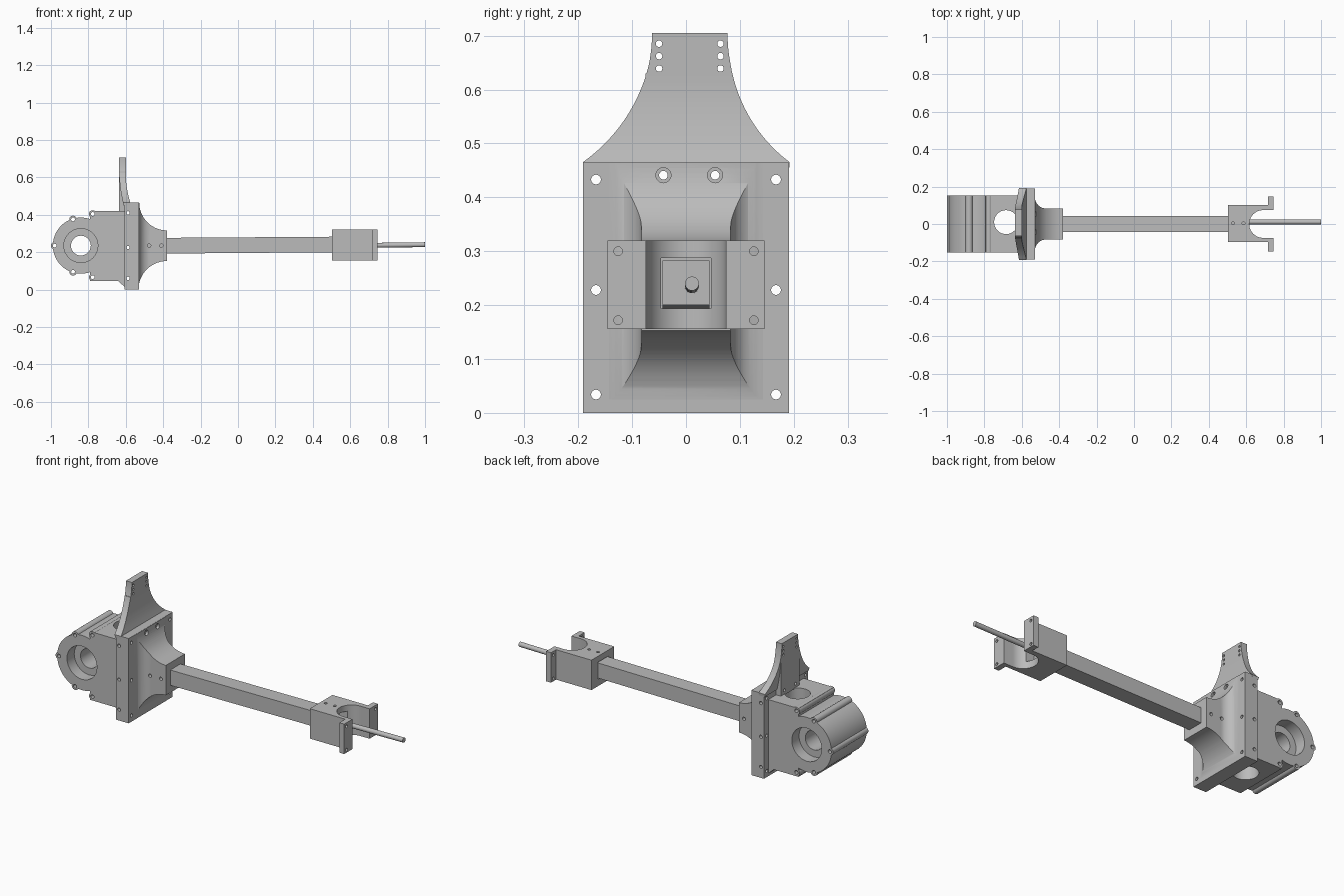
import bpy, bmesh
from math import cos, sin, pi, radians, sqrt

cube = bpy.data.objects.get("Cube")
if cube:
    bpy.data.objects.remove(cube, do_unlink=True)

metal = bpy.data.materials.new("plain_grey")
metal.use_nodes = True
GREY = (0.5, 0.5, 0.5, 1)
metal.diffuse_color = GREY
metal.node_tree.nodes["Principled BSDF"].inputs["Base Color"].default_value = GREY

MID = 0.235  # height of the main axis


def arc(cx, cy, r, start, end, n=16):
    angles = [radians(start + (end - start) * i / n) for i in range(n + 1)]
    return [(cx + r * cos(a), cy + r * sin(a)) for a in angles]


def circle(cx, cy, r, n=32):
    return arc(cx, cy, r, 0, 360, n)[:-1]


def rect(a0, a1, b0, b1):
    return [(a0, b0), (a1, b0), (a1, b1), (a0, b1)]


def prism(name, axis, pts, lo, hi):
    """Extrude a 2D profile along one axis."""
    place = {"x": lambda a, b, h: (h, a, b),
             "y": lambda a, b, h: (a, h, b),
             "z": lambda a, b, h: (a, b, h)}[axis]
    bm = bmesh.new()
    low = [bm.verts.new(place(a, b, lo)) for a, b in pts]
    high = [bm.verts.new(place(a, b, hi)) for a, b in pts]
    bm.faces.new(low)
    bm.faces.new(high)
    for i in range(len(pts)):
        j = (i + 1) % len(pts)
        bm.faces.new((low[i], low[j], high[j], high[i]))
    bmesh.ops.recalc_face_normals(bm, faces=bm.faces)
    mesh = bpy.data.meshes.new(name)
    bm.to_mesh(mesh)
    bm.free()
    mesh.materials.append(metal)
    obj = bpy.data.objects.new(name, mesh)
    bpy.context.collection.objects.link(obj)
    return obj


def combine(targets, tool, operation="DIFFERENCE"):
    """Apply one boolean to each target, then discard the tool."""
    for obj in targets:
        mod = obj.modifiers.new("shape", "BOOLEAN")
        mod.operation = operation
        mod.solver = "EXACT"
        mod.object = tool
        graph = bpy.context.evaluated_depsgraph_get()
        mesh = bpy.data.meshes.new_from_object(obj.evaluated_get(graph))
        obj.modifiers.clear()
        obj.data = mesh
    bpy.data.objects.remove(tool, do_unlink=True)


def drill(targets, axis, a, b, r, lo, hi):
    combine(targets, prism("drill", axis, circle(a, b, r), lo, hi))


# Gear housing: round nose, square body and bolt ridges
NOSE = -0.84
bolts = [(-0.98, MID)]
for side in (1, -1):
    bolts += [(-0.882, MID + side * 0.14), (-0.777, MID + side * 0.169)]
housing = prism("gear_housing", "y", circle(NOSE, MID, 0.15, 64), -0.153, 0.153)
body = rect(-0.79, -0.602, 0.045, 0.42)
combine([housing], prism("body", "y", body, -0.153, 0.153), "UNION")
foot = [(-0.645, 0.05), (-0.604, 0.05), (-0.604, 0.012)]
combine([housing], prism("foot", "y", foot, -0.151, 0.151), "UNION")
for x, z in bolts:
    combine([housing], prism("ridge", "y", circle(x, z, 0.02, 24), -0.153, 0.153), "UNION")
for x, z in bolts:
    drill([housing], "y", x, z, 0.01, -0.3, 0.3)
drill([housing], "y", NOSE, MID, 0.053, -0.3, 0.3)
for lo, hi in ((-0.3, -0.09), (0.09, 0.3)):
    drill([housing], "y", NOSE, MID, 0.091, lo, hi)
drill([housing], "z", -0.684, 0.01, 0.064, -0.1, 0.6)

# Mounting flange
flange = prism("flange", "x", rect(-0.191, 0.191, 0, 0.465), -0.607, -0.53)

# Flared neck: side profile intersected with plan profile
side_pts = ([(-0.55, 0.4645)] + arc(-0.38, 0.4645, 0.148, 180, 270, 24)
            + arc(-0.38, 0.0005, 0.152, 90, 180, 24) + [(-0.55, 0.0005)])
plan = arc(-0.47, 0.143, 0.06, 180, 270) + [(-0.3, 0.083)]
plan = [(-0.545, 0.143)] + plan
plan += [(x, -y) for x, y in reversed(plan)]
neck = prism("flared_neck", "y", side_pts, -0.3, 0.3)
combine([neck], prism("plan", "z", plan, -0.1, 0.6), "INTERSECT")
for x in (-0.475, -0.41):
    for y in (-0.083, 0.083):
        drill([neck], "y", x, MID, 0.009, y - 0.025, y + 0.025)

# Upright fin: tapering outline, thin curved section
R = 0.297
half = [(0.07 + R - sqrt(R * R - (0.705 - z) ** 2), z)
        for z in [0.465 + 0.24 * i / 24 for i in range(25)]]
half = [(0.191, 0.45)] + half
outline = half + [(-y, z) for y, z in reversed(half)]
outline = [(y + 0.007 * min(1, (z - 0.45) / 0.2), z) for y, z in outline]
fin = prism("upright_fin", "x", outline, -0.8, -0.4)
steps = [i / 12 for i in range(13)]
front = [(-0.6 + 0.026 * (1 - t) ** 2, 0.46 + 0.16 * t) for t in steps]
back = [(-0.636 + 0.027 * (1 - t) ** 2, 0.44 + 0.21 * t) for t in steps]
section = ([(-0.574, 0.44)] + front + [(-0.6, 0.72), (-0.636, 0.72)]
           + list(reversed(back)))
combine([fin], prism("section", "y", section, -0.3, 0.3), "INTERSECT")
rib = prism("fin_rib", "x", rect(-0.075, 0.085, 0.415, 0.63), -0.635, -0.602)

# Bolt holes in fin, flange and neck
for z in (0.685, 0.662, 0.639):
    for y in (-0.05, 0.064):
        drill([fin], "x", y, z, 0.006, -0.8, -0.4)
for y in (-0.167, 0.167):
    for z in (0.433, 0.228, 0.034):
        drill([flange], "x", y, z, 0.009, -0.8, -0.4)
for y in (-0.042, 0.054):
    drill([flange, neck, fin, rib], "x", y, 0.441, 0.008, -0.8, -0.4)
    drill([flange, neck], "x", y, 0.441, 0.014, -0.537, -0.4)
for z in (0.41, 0.225, 0.06):
    drill([flange], "y", -0.588, z, 0.009, -0.3, 0.3)

# Slightly tilted square shaft
bar = [(-0.45, 0.192), (0.585, 0.2), (0.585, 0.283), (-0.45, 0.276)]
prism("square_shaft", "y", bar, -0.044, 0.044)

# Forked end bracket with ears and a round pocket
ZLO, ZHI = 0.156, 0.32
bracket = prism("end_bracket", "z", [
    (0.502, -0.095), (0.717, -0.095), (0.717, -0.146), (0.747, -0.146),
    (0.747, 0.146), (0.717, 0.146), (0.717, 0.102), (0.502, 0.102)], ZLO, ZHI)
pocket = arc(0.69, 0, 0.074, 90, 270, 32) + [(0.8, -0.074), (0.8, 0.074)]
combine([bracket], prism("pocket", "z", pocket, 0, 0.5))
combine([bracket], prism("socket", "x", rect(-0.046, 0.046, 0.194, 0.287), 0.4, 0.7))
for y in (-0.126, 0.126):
    for z in (0.3, 0.172):
        drill([bracket], "x", y, z, 0.008, 0.7, 0.8)
for x in (0.53, 0.585):
    drill([bracket], "z", x, 0.004, 0.008, 0.3, 0.4)

# Thin drive rod, tilted with the shaft
rod = prism("drive_rod", "x", circle(0.011, 0.24, 0.013, 24), 0.3, 1)
for v in rod.data.vertices:
    v.co.z += 0.012 * (v.co.x - 1)

# Smooth curved walls, keep edges sharp
parts = [o for o in bpy.context.scene.objects
         if o.type == "MESH" and metal.name in o.data.materials]
bpy.ops.object.select_all(action="DESELECT")
for o in parts:
    o.select_set(True)
bpy.context.view_layer.objects.active = parts[0]
bpy.ops.object.shade_smooth_by_angle(angle=radians(30))
